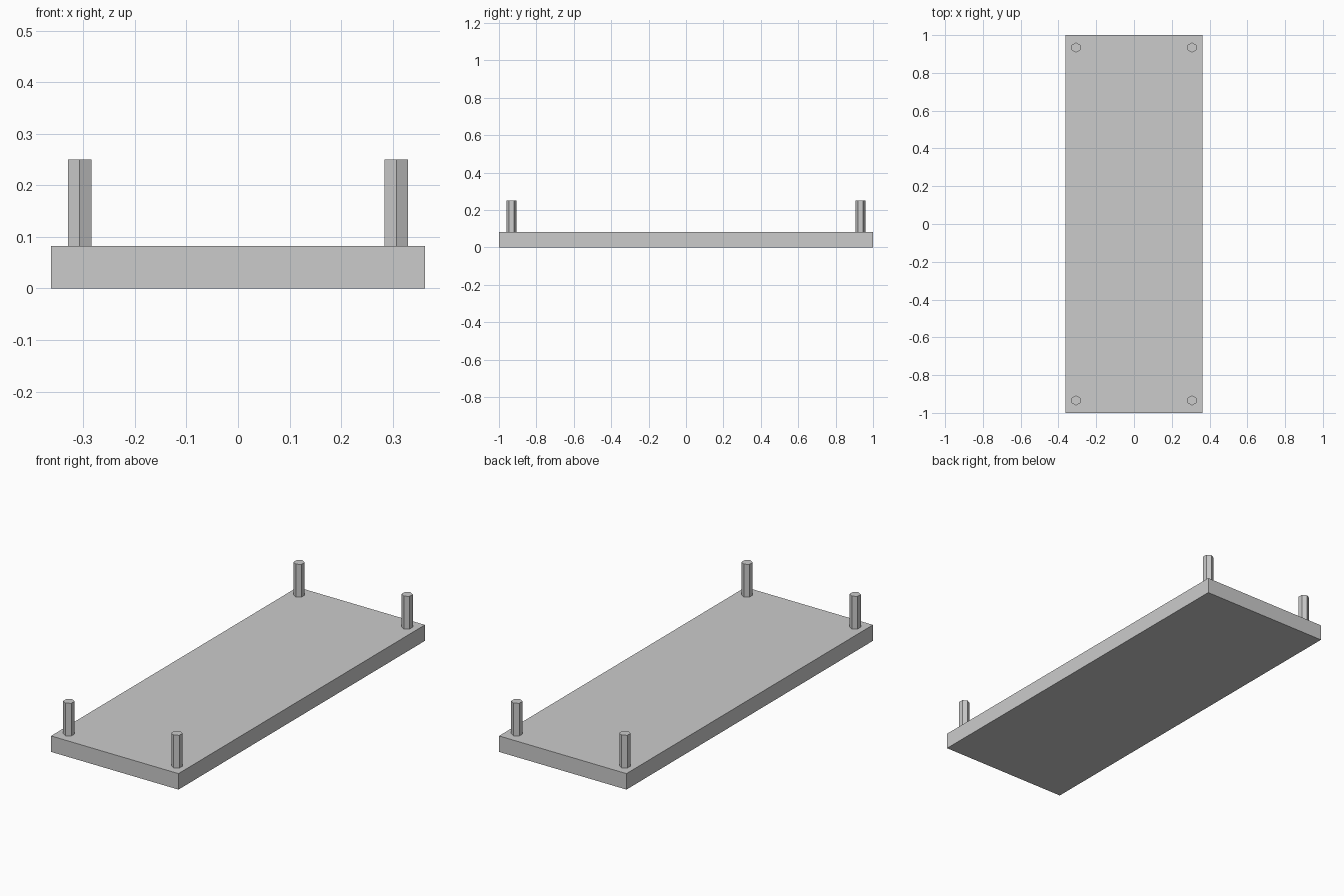
import bpy

if "Cube" in bpy.data.objects:
    bpy.data.objects.remove(bpy.data.objects["Cube"])

SLAB_W, SLAB_L, SLAB_H = 0.724, 2.0, 0.082
PEG_X, PEG_Y, PEG_R, PEG_TOP = 0.307, 0.934, 0.0265, 0.25

# Flat rectangular slab
bpy.ops.mesh.primitive_cube_add(size=1, location=(0, 0, SLAB_H / 2))
slab = bpy.context.object
slab.name = "slab"
slab.scale = (SLAB_W, SLAB_L, SLAB_H)
bpy.ops.object.transform_apply(location=False, rotation=False, scale=True)


# Hexagonal corner pegs, corners pointing along y
def add_peg(name, x, y):
    bpy.ops.mesh.primitive_cylinder_add(
        vertices=6, radius=PEG_R, depth=PEG_TOP - SLAB_H,
        location=(x, y, (PEG_TOP + SLAB_H) / 2))
    bpy.context.object.name = name


for side, sx in (("left", -1), ("right", 1)):
    for end, sy in (("front", -1), ("back", 1)):
        add_peg(f"{end}_{side}_peg", sx * PEG_X, sy * PEG_Y)
